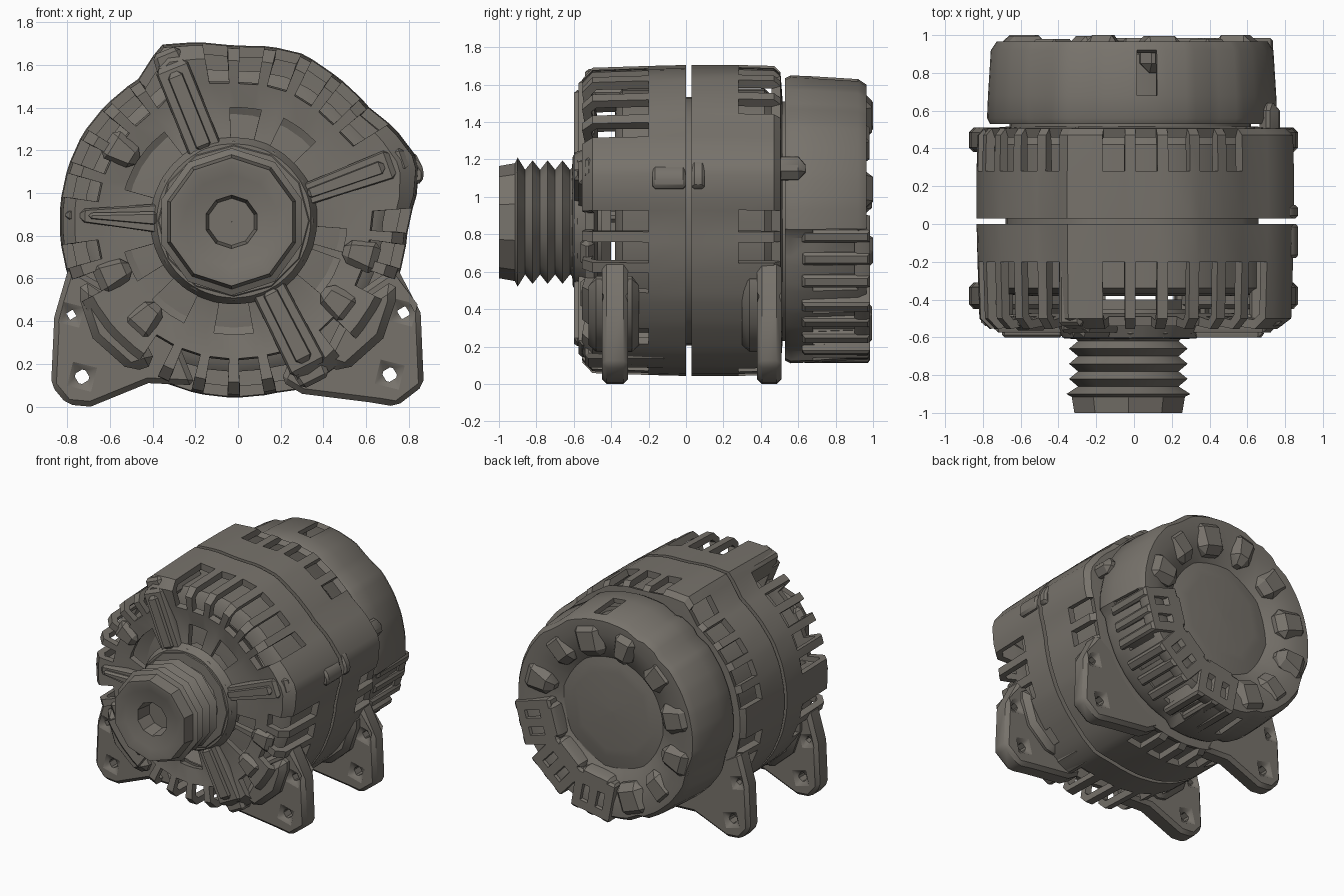
import bpy, bmesh, math

if "Cube" in bpy.data.objects:
    bpy.data.objects.remove(bpy.data.objects["Cube"])

CX, CZ = -0.02, 0.87          # main axis (runs along y)

metal = bpy.data.materials.new("warm grey metal")
metal.diffuse_color = (0.185, 0.17, 0.148, 1)
metal.use_nodes = True
metal.node_tree.nodes["Principled BSDF"].inputs["Base Color"].default_value = metal.diffuse_color


def finish(bm, name, thick=0, bevel=0, smooth=32):
    me = bpy.data.meshes.new(name)
    bm.to_mesh(me)
    bm.free()
    ob = bpy.data.objects.new(name, me)
    bpy.context.collection.objects.link(ob)
    me.materials.append(metal)
    for o in bpy.context.selected_objects:
        o.select_set(False)
    bpy.context.view_layer.objects.active = ob
    ob.select_set(True)
    if thick:
        m = ob.modifiers.new("thickness", 'SOLIDIFY')
        m.thickness, m.offset = thick, -1
        bpy.ops.object.modifier_apply(modifier=m.name)
    if bevel:
        m = ob.modifiers.new("bevel", 'BEVEL')
        m.width, m.segments, m.limit_method = bevel, 1, 'ANGLE'
        bpy.ops.object.modifier_apply(modifier=m.name)
    bpy.ops.object.shade_smooth_by_angle(angle=math.radians(smooth))
    return ob


def lathe(name, profile, angles, bump=None, skip=None, thick=0, c=(CX, CZ)):
    """Revolve (r, y) points; skip(ring, segment) leaves windows open."""
    bm = bmesh.new()
    rings = []
    for r, y in profile:
        row = []
        for a in angles:
            rr = r + (bump(a % 360) * min(1, (r / 0.8) ** 4) if bump else 0)
            t = math.radians(a)
            row.append(bm.verts.new((c[0] + rr * math.cos(t), y, c[1] + rr * math.sin(t))))
        rings.append(row)
    n = len(angles)
    for i in range(len(profile) - 1):
        for j in range(n):
            if skip and skip(i, j):
                continue
            k = (j + 1) % n
            bm.faces.new((rings[i][j], rings[i + 1][j], rings[i + 1][k], rings[i][k]))
    bmesh.ops.delete(bm, geom=[v for v in bm.verts if not v.link_faces], context='VERTS')
    return finish(bm, name, thick)


def plate(name, outline, y0, y1, holes=(), bevel=0.015):
    """Extrude a front-view outline (x, z) from y0 to y1, with square holes (x, z, half)."""
    bm = bmesh.new()
    loops = [outline] + [[(x - h, z - h * .6), (x + h * .6, z - h), (x + h, z + h * .6), (x - h * .6, z + h)]
                         for x, z, h in holes]
    edges = []
    for lp in loops:
        vs = [bm.verts.new((x, y0, z)) for x, z in lp]
        edges += [bm.edges.new((vs[i - 1], vs[i])) for i in range(len(vs))]
    bmesh.ops.triangle_fill(bm, use_beauty=True, edges=edges, normal=(0, -1, 0))
    ext = bmesh.ops.extrude_face_region(bm, geom=bm.faces[:])
    for v in ext["geom"]:
        if isinstance(v, bmesh.types.BMVert):
            v.co.y = y1
    bmesh.ops.recalc_face_normals(bm, faces=bm.faces[:])
    return finish(bm, name, bevel=bevel)


def radial(a, pts):
    """Turn (radius, sideways) points into front-view (x, z) at angle a."""
    t = math.radians(a)
    return [(CX + r * math.cos(t) - s * math.sin(t), CZ + r * math.sin(t) + s * math.cos(t)) for r, s in pts]


def spoke(name, a, r0, r1, w0, w1, y0, y1, bevel=0.02):
    return plate(name, radial(a, [(r0, -w0), (r1, -w1), (r1, w1), (r0, w0)]), y0, y1, bevel=bevel)


def disc(name, x, z, r, n, y0, y1, bevel=0.02):
    return plate(name, [(x + r * math.cos(2 * math.pi * i / n), z + r * math.sin(2 * math.pi * i / n))
                        for i in range(n)], y0, y1, bevel=bevel)


BUMPS = [(0, 0), (8, .05), (13, .085), (22, .09), (28, .06), (40, .012), (55, .015), (68, .03), (90, .003),
         (104, .045), (112, .075), (124, -.015), (135, -.01), (150, .0), (180, 0), (255, .01), (285, .015),
         (297, .05), (310, .02), (340, 0), (360, 0)]


def body_bump(a):
    for (a0, b0), (a1, b1) in zip(BUMPS, BUMPS[1:]):
        if a0 <= a <= a1:
            return b0 + (b1 - b0) * (a - a0) / (a1 - a0)
    return 0


# 30 pitches: even segments are 8 degree slots, odd ones 4 degree ribs
CAGE = [12 * k + d for k in range(30) for d in (-4, 4)]
SOLID = {1, 2, 9, 15, 18, 19, 25, 27}
FACE_WINDOWS = (54, 84, 138, 156, 204, 234, 270, 330, 354)


def front_windows(i, j):
    k = j // 2
    if i in (4, 5, 6):
        return j % 2 == 0 and k not in SOLID
    mid = 12 * k + (6 if j % 2 else 0)
    return i == 2 and any(abs(mid - a) < 9 for a in FACE_WINDOWS)


# front housing with vent cage and dished face
lathe("front_housing", [(.28, -.6), (.36, -.6), (.39, -.54), (.53, -.52), (.64, -.54), (.745, -.555),
                        (.80, -.50), (.81, -.2), (.815, 0)], CAGE, body_bump, front_windows, .05)


def rear_windows(i, j):
    return i in (1, 2) and j % 2 == 0 and j // 2 not in SOLID | {26, 28, 3}


# rear housing with vent cage
lathe("rear_housing", [(.815, .03), (.815, .28), (.81, .47), (.78, .505), (.66, .515), (.3, .52)],
      CAGE, body_bump, rear_windows, .05)

# stator and rotor inside
RING = [10 * i for i in range(36)]
lathe("stator_core", [(.58, -.38), (.66, -.37), (.70, -.34), (.70, -.03), (.66, -.02), (.66, .05), (.70, .06),
                      (.70, .42), (.66, .47), (.3, .475)], RING, body_bump)
lathe("rotor_fan", [(.2, -.36), (.3, -.36), (.50, -.34), (.58, -.38)], RING)

# grooved belt pulley with dished front
prof = [(.001, -.85), (.11, -.85), (.125, -.97), (.22, -.985), (.28, -1), (.30, -1), (.315, -.915), (.345, -.90)]
for y in (-.86, -.78, -.70):
    prof += [(.28, y), (.33, y + .04)]
prof += [(.28, -.62), (.30, -.60), (.30, -.4)]
lathe("belt_pulley", prof, [36 * i + 18 for i in range(10)], c=(-.03, .865))
lathe("bearing_collar", [(.28, -.61), (.35, -.605), (.375, -.58), (.37, -.45)], [30 * i for i in range(12)])

# main spokes running from the hub to the bolt points
for a, r1, w0, w1 in ((112, .87, .08, .08), (20, .87, .05, .07), (178, .8, .07, .03), (297, .86, .08, .09)):
    spoke("front_spoke", a, .33, r1 - .08, w0, w1, -.575, -.48)
    spoke("spoke_ridge", a, .36, r1 - .12, w0 * .45, w1 * .45, -.60, -.56)
    spoke("bolt_pillar", a, r1 - .18, r1 - .01, w1, w1 * .8, -.54, -.1)
# trapezoid pads on the dished face
for a in (148, 204, 228, 322, 345):
    spoke("front_pad", a, .53, .70, .05, .08, -.565, -.49, .03)

# mounting feet, front and rear
left = [(-.79, .66), (-.86, .42), (-.875, .10), (-.80, .01), (-.69, 0), (-.42, .11), (-.2, .1), (-.3, .35), (-.6, .55)]
right = [(.74, .66), (.855, .44), (.87, .10), (.74, 0), (.62, .02), (.3, .06), (.2, .12), (.3, .35), (.58, .55)]
for side, pts, holes in (("left", left, ((-.73, .14, .04), (-.78, .43, .03))),
                         ("right", right, ((.71, .15, .04), (.775, .44, .035)))):
    for end, y0, y1 in (("front", -.45, -.31), ("rear", .38, .51)):
        plate(f"{side}_{end}_foot", pts, y0, y1, holes, .025)
    sx = -1 if side == "left" else 1
    # webs joining feet to the housings
    web = [(sx * .50, .44), (sx * .74, .60), (sx * .74, .50), (sx * .68, .32), (sx * .50, .16), (sx * .38, .2)]
    plate(f"{side}_front_web", web, -.52, -.25, bevel=.04)
    plate(f"{side}_rear_web", web, .3, .5, bevel=.04)

# ears on the right flank
plate("front_ear", [(.76, 1.18), (.84, 1.16), (.87, 1.11), (.865, 1.05), (.80, 1.03), (.74, 1.05)], -.18, 0)
plate("rear_ear", [(.76, 1.2), (.83, 1.19), (.87, 1.11), (.865, 1.05), (.80, 1.03), (.74, 1.05)], .03, .1)
plate("rear_clip", [(.66, 1.22), (.76, 1.21), (.78, 1.1), (.68, 1.08)], .3, .64, bevel=.04)


# rear cover: stepped panels, stepped in around the connector blocks
def cover_bump(a):
    b = -.025 if any(abs(a - d) < 6 for d in (52, 110, 130, 200, 250)) else 0
    return b - (.05 if 282 < a < 354 else 0)


def cover_windows(i, j):
    return i == 3 and (j == 14 or (j % 2 == 1 and j // 2 in range(21, 30)))


lathe("rear_cover", [(.66, .53), (.755, .53), (.77, .56), (.765, .68), (.75, .92), (.72, .965), (.62, .965),
                     (.50, .93), (.42, .88), (.38, .86)], CAGE, cover_bump, cover_windows, .035, (-.01, .88))
lathe("rear_cover_cap", [(.46, .87), (.36, .89), (.30, .895), (.001, .90)], [45 * i + 10 for i in range(8)],
      c=(-.02, .91))
lathe("cover_liner", [(.64, .50), (.64, .9), (.3, .86)], RING)

# lumpy bosses around the rear rim
for i, a in enumerate((15, 46, 75, 104, 134, 165, 195, 224, 250)):
    spoke("rear_boss", a, .46, .70, .07 + .02 * (i % 3), .12 - .02 * (i % 2), .8, (1.0, .98, .995)[i % 3], .05)

# slotted connector blocks at the lower right of the rear
for a in (280, 312, 344):
    for s in (-.125, 0, .125):
        plate("connector_wall", radial(a, [(.44, s - .04), (.745, s - .035), (.745, s + .035), (.44, s + .04)]),
              .62, .985)
    spoke("connector_floor", a, .44, .70, .12, .12, .62, .93)
    spoke("connector_bridge", a, .42, .56, .13, .15, .7, .985, .03)
    spoke("connector_rim", a, .66, .735, .14, .14, .9, .985)
